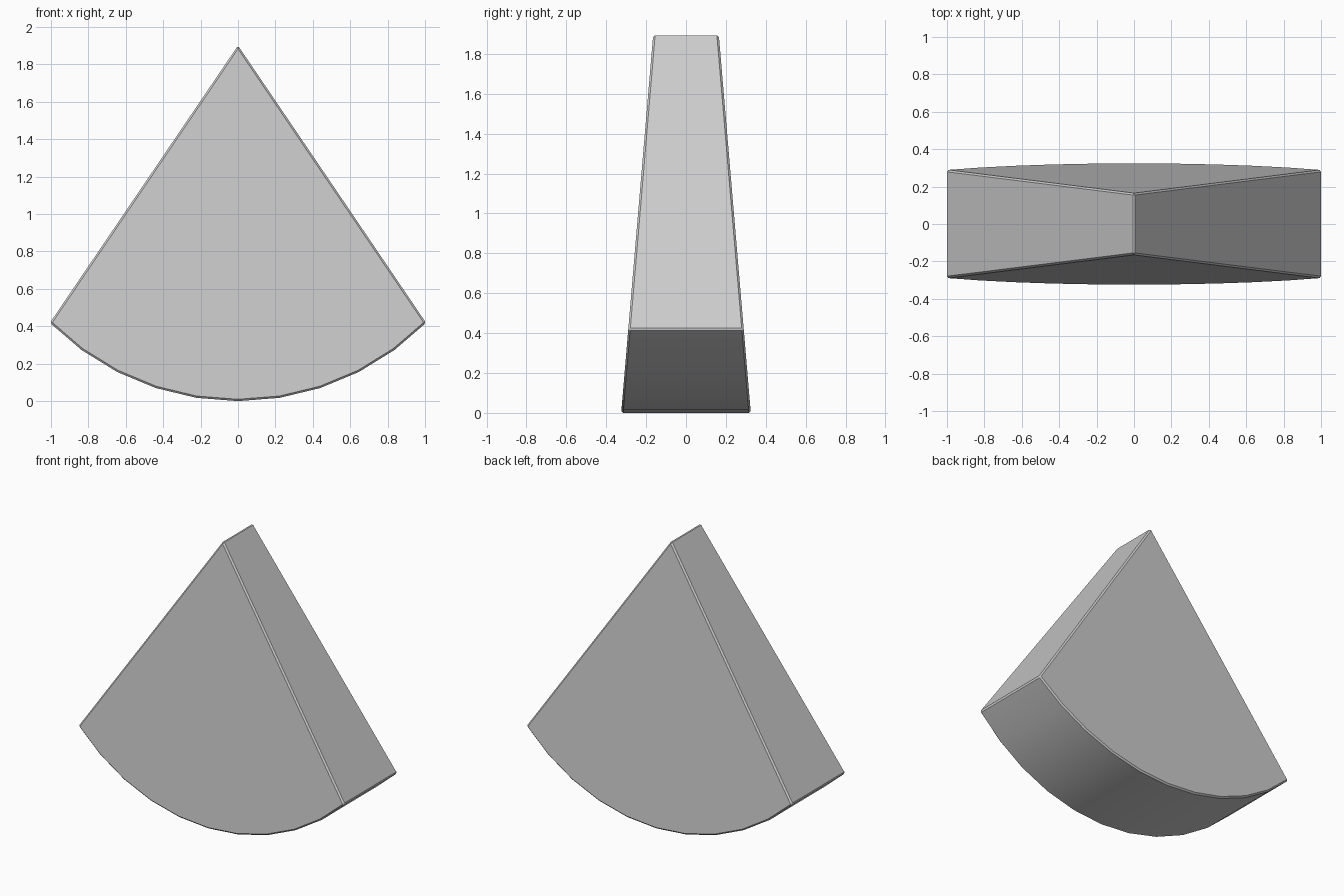
import bpy, bmesh
from math import sin, cos, radians

if "Cube" in bpy.data.objects:
    bpy.data.objects.remove(bpy.data.objects["Cube"])

APEX, R, SEG, HALF = 1.901, 1.417, 10, 45.2
INNER = 0.895   # flesh boundary, scaled about the apex


def half_depth(z):
    return 0.325 - 0.16 * z / 1.89


def arc(scale):
    pts = []
    for i in range(SEG + 1):
        a = radians(-HALF + 2 * HALF * i / SEG)
        x, z = R * sin(a), R - R * cos(a)
        pts.append((x * scale, APEX + (z - APEX) * scale))
    return pts


def finish(bm, name):
    bmesh.ops.recalc_face_normals(bm, faces=bm.faces)
    edges = [e for e in bm.edges
             if len(e.link_faces) == 2 and e.calc_face_angle() > radians(30)]
    bmesh.ops.bevel(bm, geom=edges, offset=0.01, segments=1, affect='EDGES')
    me = bpy.data.meshes.new(name)
    bm.to_mesh(me)
    bm.free()
    ob = bpy.data.objects.new(name, me)
    bpy.context.collection.objects.link(ob)
    bpy.ops.object.select_all(action='DESELECT')
    ob.select_set(True)
    bpy.context.view_layer.objects.active = ob
    bpy.ops.object.shade_smooth_by_angle(angle=radians(30))


def layers(bm, pts):
    return [[bm.verts.new((x, s * half_depth(z), z)) for x, z in pts]
            for s in (-1, 1)]


# Flesh: tapering wedge, open where it meets the rind
bm = bmesh.new()
front, back = layers(bm, arc(INNER) + [(0, APEX)])
bm.faces.new(front)
bm.faces.new(back[::-1])
for i in (SEG, SEG + 1):
    j = (i + 1) % (SEG + 2)
    bm.faces.new((front[i], front[j], back[j], back[i]))
finish(bm, "wedge_flesh")

# Rind: curved outer band continuing the same taper
bm = bmesh.new()
inner_f, inner_b = layers(bm, arc(INNER))
outer_f, outer_b = layers(bm, arc(1))
bm.faces.new(inner_f + outer_f[::-1])
bm.faces.new(outer_b + inner_b[::-1])
for i in range(SEG):
    bm.faces.new((outer_f[i], outer_f[i + 1], outer_b[i + 1], outer_b[i]))
for i in (0, SEG):
    bm.faces.new((inner_f[i], outer_f[i], outer_b[i], inner_b[i]))
finish(bm, "outer_rind")
